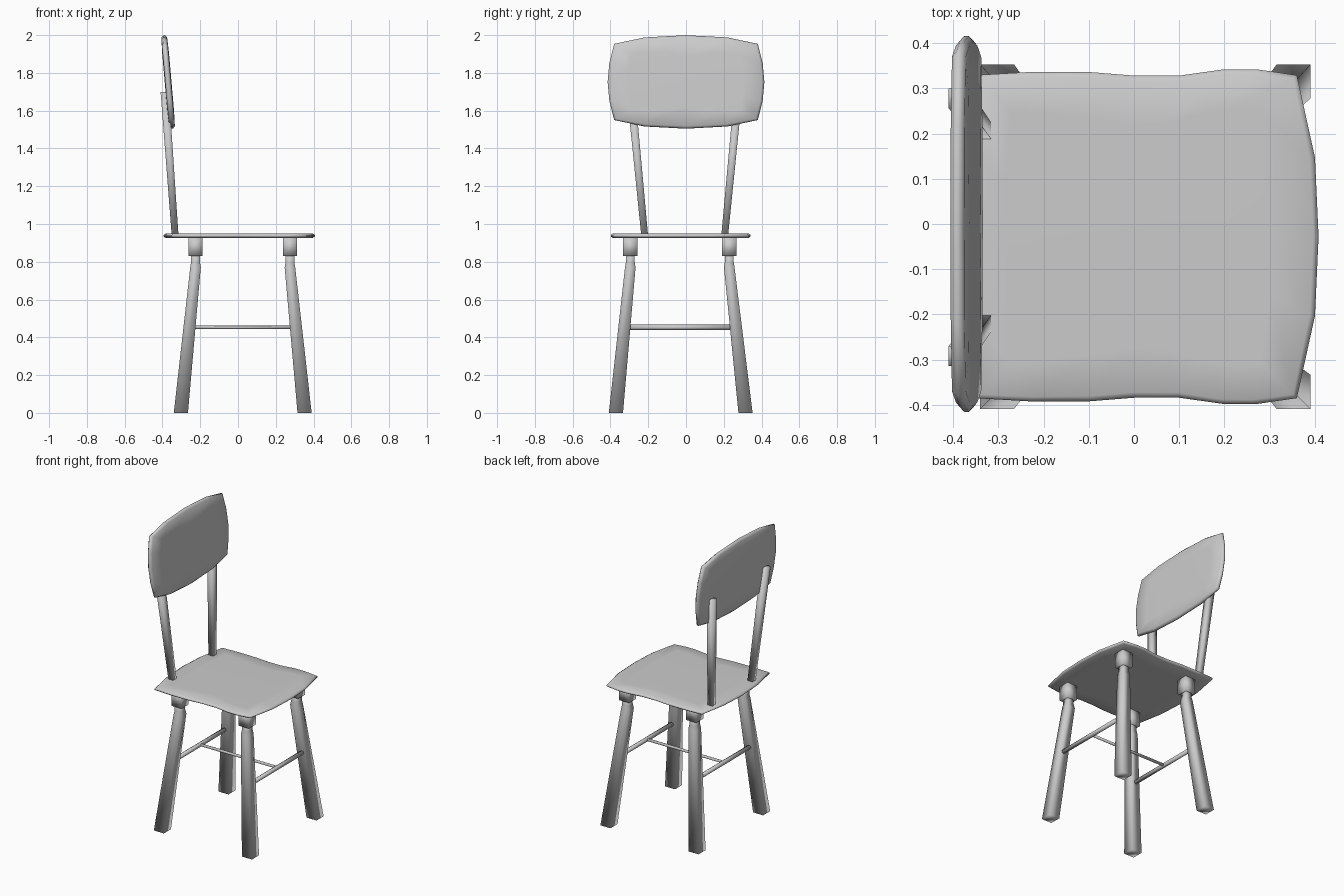
import bpy, bmesh, math
from mathutils import Vector, Matrix

if "Cube" in bpy.data.objects:
    bpy.data.objects.remove(bpy.data.objects["Cube"])

grey = bpy.data.materials.new("plain grey")
grey.use_nodes = True
COLOUR = (0.6, 0.6, 0.6, 1)
grey.diffuse_color = COLOUR
grey.node_tree.nodes["Principled BSDF"].inputs["Base Color"].default_value = COLOUR


def loft(name, rings):
    """Skin a list of equal-sized point rings, capping both ends."""
    bm = bmesh.new()
    loops = [[bm.verts.new(p) for p in ring] for ring in rings]
    n = len(loops[0])
    for a, b in zip(loops, loops[1:]):
        for i in range(n):
            j = (i + 1) % n
            bm.faces.new((a[i], a[j], b[j], b[i]))
    bm.faces.new(loops[0][::-1])
    bm.faces.new(loops[-1])
    bmesh.ops.recalc_face_normals(bm, faces=bm.faces)
    for f in bm.faces:
        f.smooth = True
    mesh = bpy.data.meshes.new(name)
    bm.to_mesh(mesh)
    bm.free()
    mesh.materials.append(grey)
    obj = bpy.data.objects.new(name, mesh)
    bpy.context.collection.objects.link(obj)
    return obj


def square(x, y, z, half):
    return [(x + half * a, y + half * b, z)
            for a, b in ((-1, -1), (1, -1), (1, 1), (-1, 1))]


def slab(name, outline, thick, matrix):
    """Thin panel with a rounded rim and a softly shaded border."""
    def ring(inset, z):
        pts = []
        for x, y in outline:
            p = Vector((x, y))
            p *= 1 - inset / p.length
            pts.append(matrix @ Vector((p.x, p.y, z)))
        return pts
    h = thick / 2
    return loft(name, [ring(0.11, -h), ring(0.012, -h * 0.85), ring(0, -h * 0.3),
                       ring(0, h * 0.3), ring(0.012, h * 0.85), ring(0.11, h)])


def rod(name, a, b, radius, sides=8):
    a, b = Vector(a), Vector(b)
    turn = (b - a).to_track_quat('Z', 'Y')
    circle = [turn @ Vector((radius * math.cos(t), radius * math.sin(t), 0))
              for t in (math.tau * i / sides for i in range(sides))]
    return loft(name, [[a + c for c in circle], [b + c for c in circle]])


# Seat: wavy sides, bowed front and back
CX, CY = 0.025, -0.028
half = [(0.408, 0), (0.4, 0.175), (0.36, 0.357), (0.27, 0.37), (0.2, 0.37),
        (0.1, 0.356), (0, 0.356), (-0.1, 0.364), (-0.23, 0.364),
        (-0.35, 0.357), (-0.385, 0.175), (-0.395, 0)]
seat_outline = half + [(x, -y) for x, y in half[-2:0:-1]]
slab("seat", seat_outline, 0.026, Matrix.Translation((0, CY, 0.938)))

# Backrest: bulging panel leaning backwards
quarter = [(0.415, 0), (0.406, 0.1), (0.38, 0.202), (0.22, 0.236), (0, 0.248)]
upper = quarter + [(-x, y) for x, y in quarter[-2::-1]]
back_outline = upper + [(x, -y) for x, y in upper[-2:0:-1]]
lean = (Matrix.Translation((-0.37, 0, 1.752)) @ Matrix.Rotation(math.radians(-5), 4, 'Y')
        @ Matrix(((0, 0, 1, 0), (1, 0, 0, 0), (0, 1, 0, 0), (0, 0, 0, 1))))
slab("backrest", back_outline, 0.036, lean)

for sy, side in ((1, "left"), (-1, "right")):
    # Posts carrying the backrest
    loft("back_post_" + side, [square(-0.333, sy * 0.212 - 0.007, 0.94, 0.018),
                               square(-0.388, sy * 0.285 - 0.007, 1.7, 0.022)])
    for sx, end in ((1, "front"), (-1, "back")):
        # Splayed tapering leg with a neck, under a square block
        tx, ty = CX + sx * 0.25, CY - 0.005 + sy * 0.262
        fx, fy = CX + sx * 0.3275, CY + sy * 0.343
        tag = end + "_" + side
        loft("leg_" + tag, [square(fx, fy, 0, 0.0375), square(tx, ty, 0.77, 0.028),
                            square(tx, ty, 0.8, 0.023), square(tx, ty, 0.84, 0.023)])
        loft("leg_block_" + tag, [square(tx, ty, 0.83, 0.038),
                                  square(tx, ty, 0.93, 0.038)])

# Stretchers: one across each pair of legs, joined by a thinner middle bar
BAR = 0.288
for sx, end in ((1, "front"), (-1, "back")):
    x = CX + sx * BAR
    rod("stretcher_" + end, (x, CY - 0.29, 0.453), (x, CY + 0.29, 0.453), 0.014)
rod("stretcher_middle", (CX - BAR, CY, 0.453), (CX + BAR, CY, 0.453), 0.009)
